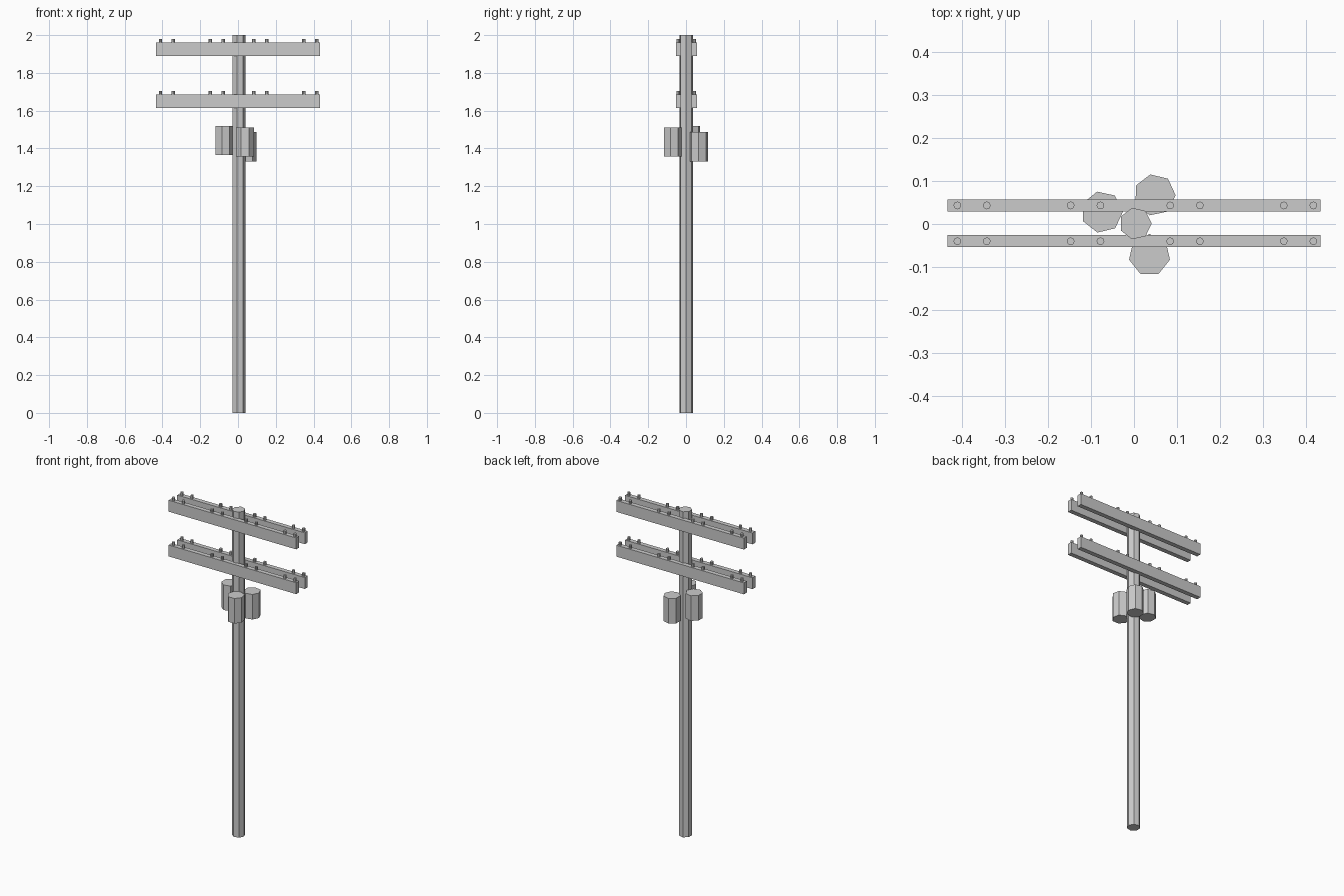
import bpy, bmesh, math
from mathutils import Matrix

if "Cube" in bpy.data.objects:
    bpy.data.objects.remove(bpy.data.objects["Cube"])


def finish(name, bm, loc):
    me = bpy.data.meshes.new(name)
    bm.to_mesh(me)
    bm.free()
    ob = bpy.data.objects.new(name, me)
    ob.location = loc
    bpy.context.collection.objects.link(ob)
    return ob


def prism(name, x, y, z0, z1, r, sides, turn=0.0):
    """Upright flat-sided cylinder with its first corner at angle turn."""
    bm = bmesh.new()
    ring = [bm.verts.new((r * math.cos(turn + 2 * math.pi * i / sides),
                          r * math.sin(turn + 2 * math.pi * i / sides), 0))
            for i in range(sides)]
    base = bm.faces.new(ring)
    top = bmesh.ops.extrude_face_region(bm, geom=[base])["geom"]
    bmesh.ops.translate(bm, vec=(0, 0, z1 - z0),
                        verts=[v for v in top if isinstance(v, bmesh.types.BMVert)])
    bmesh.ops.recalc_face_normals(bm, faces=bm.faces)
    return finish(name, bm, (x, y, z0))


def box(name, size, loc):
    bm = bmesh.new()
    bmesh.ops.create_cube(bm, size=1, matrix=Matrix.Diagonal((*size, 1)))
    return finish(name, bm, loc)


# Seven-sided pole
prism("pole", 0.0035, 0.001, 0, 2.0, 0.0375, 7)

# Paired crossarms at two heights, each with eight insulator pegs
for level, top in (("upper", 1.96), ("lower", 1.685)):
    for side, y in (("back", 0.0432), ("front", -0.04)):
        box(f"{level}_{side}_crossarm", (0.867, 0.028, 0.07), (0, y, top - 0.035))
        for s in (-1, 1):
            for d in (0.081, 0.150, 0.345, 0.4135):
                prism(f"{level}_{side}_insulator", 0.003 + s * d, y,
                      top - 0.005, top + 0.019, 0.009, 8)

# Transformer cans around the pole
for name, x, y, z, turn in (("left", -0.0745, 0.0278, 1.366, 0.5),
                            ("front", 0.036, -0.072, 1.357, 90),
                            ("back", 0.048, 0.0675, 1.332, -1)):
    prism(f"{name}_transformer", x, y, z, z + 0.154, 0.0487, 7, math.radians(turn))
